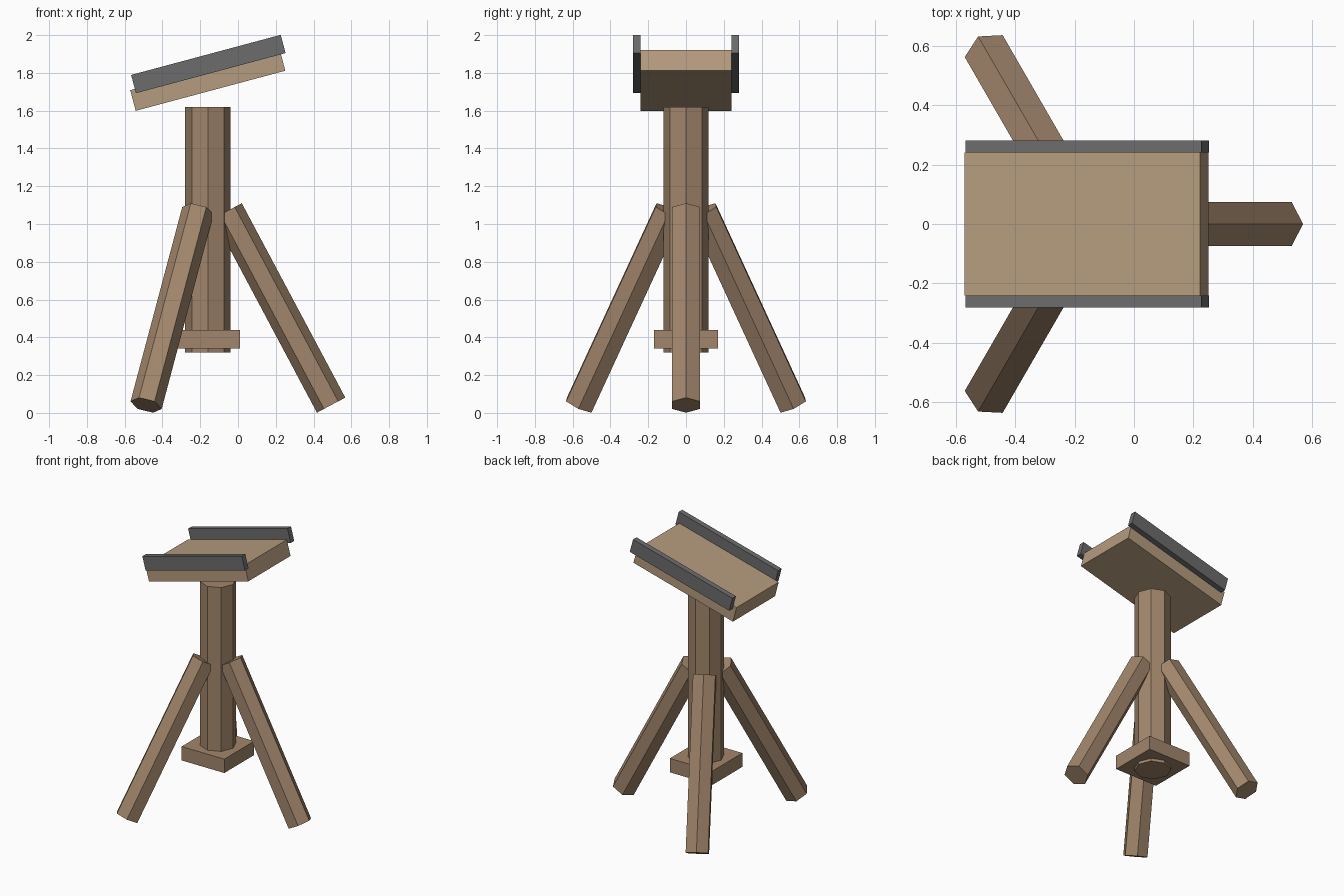
import bpy
from math import radians, cos, sin
from mathutils import Vector, Matrix

if "Cube" in bpy.data.objects:
    bpy.data.objects.remove(bpy.data.objects["Cube"])

CX = -0.16                      # post axis
TILT = radians(-15)             # platform rises towards +x


def material(name, rgb):
    m = bpy.data.materials.new(name)
    m.diffuse_color = (*rgb, 1)
    m.use_nodes = True
    m.node_tree.nodes["Principled BSDF"].inputs["Base Color"].default_value = m.diffuse_color
    return m


wood = material("wood", (0.36, 0.24, 0.15))
pale_wood = material("pale_wood", (0.46, 0.33, 0.21))
iron = material("iron", (0.15, 0.15, 0.15))


def finish(name, mat):
    ob = bpy.context.object
    ob.name = name
    ob.data.materials.append(mat)
    return ob


def box(name, size, loc, mat, tilt=0):
    bpy.ops.mesh.primitive_cube_add(size=1)
    ob = finish(name, mat)
    ob.data.transform(Matrix.Diagonal((*size, 1)))
    ob.location = loc
    ob.rotation_euler = (0, tilt, 0)
    return ob


# Octagonal post and square foot block
bpy.ops.mesh.primitive_cylinder_add(vertices=8, radius=0.12, depth=1.30, location=(CX, 0, 0.97))
finish("post", wood)
box("post_block", (0.34, 0.34, 0.10), (CX, 0, 0.39), wood)

# Three splayed hexagonal legs, corner edges lying in each leg's vertical plane
foot, top = Vector((0.653, 0, 0.041)), Vector((0.105, 0, 1.07))
axis = (top - foot).normalized()
side = Vector((0, 1, 0))
out = side.cross(axis)
frame = Matrix((out, side, axis)).transposed().to_4x4()
for i in range(3):
    bpy.ops.mesh.primitive_cylinder_add(vertices=6, radius=0.085, depth=(top - foot).length)
    leg = finish(f"leg_{i + 1}", wood)
    # put a hexagon corner on the local x axis
    ang = min((v.co.y ** 2, v.co.x, v.co.y) for v in leg.data.vertices)
    turn = Matrix.Rotation(0 if ang[0] < 1e-6 else radians(30), 4, 'Z')
    leg.data.transform(Matrix.Translation((foot + top) / 2) @ frame @ turn)
    leg.location = (CX, 0, 0)
    leg.rotation_euler = (0, 0, radians(120 * i))

# Tilted platform with a rail on each side
box("platform", (0.82, 0.48, 0.113), (CX, 0, 1.76), pale_wood, TILT)
for s, label in ((-1, "front"), (1, "back")):
    box(f"{label}_rail", (0.82, 0.04, 0.10), (CX + 0.003, s * 0.26, 1.847), iron, TILT)
